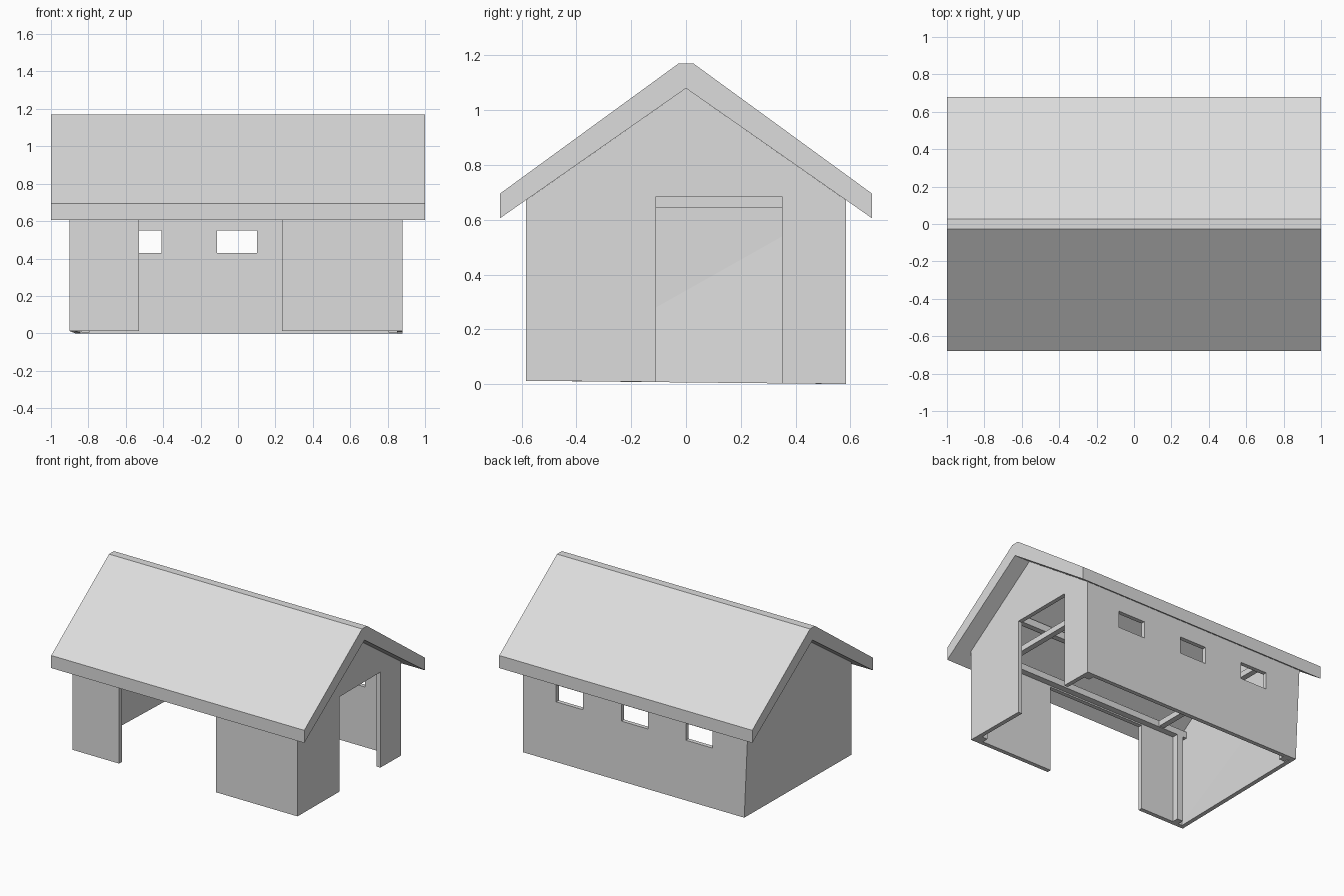
import bpy, bmesh
from mathutils import Vector

cube = bpy.data.objects.get("Cube")
if cube:
    bpy.data.objects.remove(cube, do_unlink=True)

grey = bpy.data.materials.new("light grey")
grey.use_nodes = True
colour = (0.72, 0.72, 0.72, 1)
grey.diffuse_color = colour
grey.node_tree.nodes["Principled BSDF"].inputs["Base Color"].default_value = colour

# Main dimensions
LEFT, RIGHT, SIDE, WALL = -0.9, 0.88, 0.585, 0.03
EAVE, APEX, SLOPE = 0.671, 1.08, 0.699
FRONT_Z, BACK_Z = 0.012, 0.0


def extrude(name, outline, axis, start, end, edit=None):
    """Extrude an outline of (side, z) points along x or y."""
    bm = bmesh.new()

    def place(a, z, depth):
        return (depth, a, z) if axis == "x" else (a, depth, z)

    near = [bm.verts.new(place(a, z, start)) for a, z in outline]
    far = [bm.verts.new(place(a, z, end)) for a, z in outline]
    bm.faces.new(near)
    bm.faces.new(far[::-1])
    for i in range(len(near)):
        j = (i + 1) % len(near)
        bm.faces.new((near[j], near[i], far[i], far[j]))
    if edit:
        edit(bm, near, far)
    bmesh.ops.recalc_face_normals(bm, faces=bm.faces)
    mesh = bpy.data.meshes.new(name)
    bm.to_mesh(mesh)
    bm.free()
    mesh.materials.append(grey)
    ob = bpy.data.objects.new(name, mesh)
    bpy.context.collection.objects.link(ob)
    return ob


def box(name, low, high):
    (x0, y0, z0), (x1, y1, z1) = low, high
    return extrude(name, [(y0, z0), (y1, z0), (y1, z1), (y0, z1)], "x", x0, x1)


# Gabled roof with a narrow flat ridge
extrude("roof", [(-0.68, 0.605), (0, APEX), (0.68, 0.605), (0.68, 0.695),
                 (0.028, 1.17), (-0.028, 1.17), (-0.68, 0.695)], "x", -1, 1)

# Gable wall with a doorway
gable_top = [(SIDE, EAVE), (0, APEX), (-SIDE, EAVE)]
extrude("door_gable_wall",
        [(-SIDE, FRONT_Z), (-0.11, 0.008), (-0.11, 0.685), (0.35, 0.685),
         (0.35, 0.003), (SIDE, BACK_Z)] + gable_top, "x", RIGHT - WALL, RIGHT)


# Plain gable wall, its rear foot leaning slightly inward
def lean(bm, near, far):
    for loop in (near, far):
        loop[1].co.x += 0.03
        bmesh.ops.connect_verts(bm, verts=[loop[0], loop[2]])


extrude("plain_gable_wall", [(-SIDE, FRONT_Z), (SIDE, BACK_Z)] + gable_top,
        "x", LEFT, LEFT + WALL, lean)

# Front wall with a wide opening
extrude("front_wall",
        [(LEFT, FRONT_Z), (-0.53, FRONT_Z), (-0.53, 0.63), (0.235, 0.63),
         (0.235, FRONT_Z), (RIGHT, FRONT_Z), (RIGHT, EAVE), (LEFT, EAVE)],
        "y", -SIDE, -SIDE + WALL)

# Back wall with three windows
back = extrude("back_wall", [(LEFT + 0.03, BACK_Z), (RIGHT, BACK_Z),
                             (RIGHT, EAVE), (LEFT, EAVE)],
               "y", SIDE - WALL, SIDE)
for i, x in enumerate((-0.515, -0.005, 0.51)):
    cutter = box("window_cutter_%d" % i, (x - 0.106, 0.4, 0.43), (x + 0.106, 0.7, 0.55))
    cutter.hide_render = True
    cut = back.modifiers.new("window", "BOOLEAN")
    cut.operation = "DIFFERENCE"
    cut.solver = "EXACT"
    cut.object = cutter
bpy.context.view_layer.update()
cut_mesh = bpy.data.meshes.new_from_object(
    back.evaluated_get(bpy.context.evaluated_depsgraph_get()))
back.modifiers.clear()
back.data = cut_mesh
for ob in [o for o in bpy.data.objects if o.name.startswith("window_cutter")]:
    bpy.data.objects.remove(ob, do_unlink=True)

# Inner frame: corner posts, wall plates and purlins
IN, POST = SIDE - WALL, 0.045
for s, side in ((-1, "front"), (1, "back")):
    y0, y1 = sorted((s * IN, s * (IN - POST)))
    foot = FRONT_Z if s < 0 else 0.004
    for x, end in ((LEFT + 0.062, "left"), (RIGHT - WALL - POST, "right")):
        box(side + "_post_" + end, (x, y0, foot), (x + POST, y1, 0.64))
    box(side + "_plate", (LEFT + WALL, y0, 0.64), (RIGHT - WALL, y1, 0.685))
    p0, p1 = sorted((s * 0.28, s * 0.32))
    top = APEX - 0.3 * SLOPE
    box(side + "_purlin", (LEFT + WALL, p0, top - 0.05), (RIGHT - WALL, p1, top))

# Tie beams across the building
for x, end in ((-0.66, "left"), (0.64, "right")):
    box("tie_beam_" + end, (x - 0.02, -IN, 0.645), (x + 0.02, IN, 0.685))
